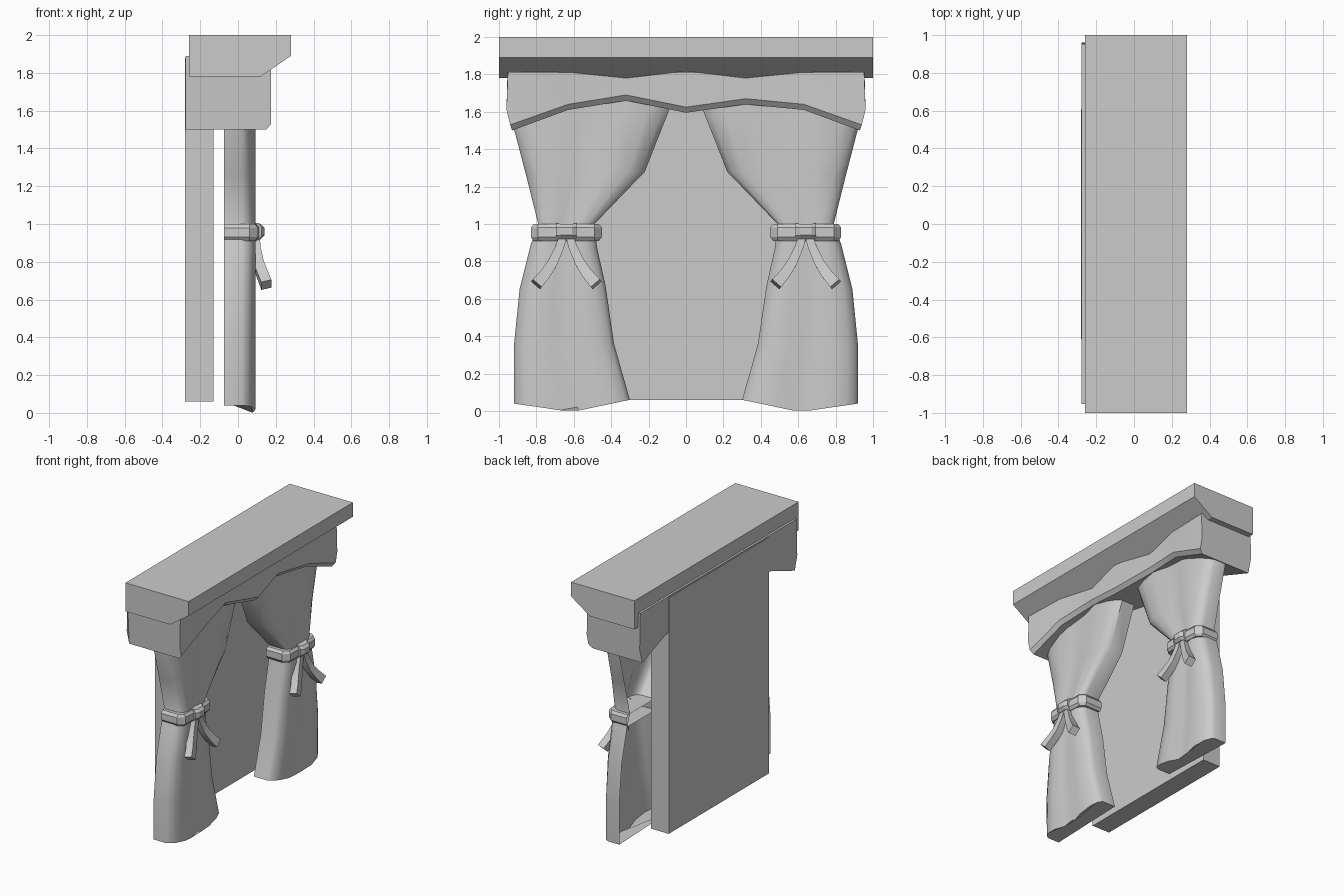
import bpy, bmesh, math
from mathutils import Vector

if "Cube" in bpy.data.objects:
    bpy.data.objects.remove(bpy.data.objects["Cube"])


def loft(name, rows, closed=True, caps=(True, True), mirror=False, smooth=None):
    """Bridge equal-length rows of points, optionally capping the ends."""
    bm = bmesh.new()
    vs = [[bm.verts.new(p) for p in r] for r in rows]
    n = len(rows[0])
    for a, b in zip(vs, vs[1:]):
        for i in range(n if closed else n - 1):
            j = (i + 1) % n
            bm.faces.new((a[i], a[j], b[j], b[i]))
    if caps[0]:
        bm.faces.new(vs[0][::-1])
    if caps[1]:
        bm.faces.new(vs[-1])
    bmesh.ops.recalc_face_normals(bm, faces=bm.faces)
    me = bpy.data.meshes.new(name)
    bm.to_mesh(me)
    bm.free()
    ob = bpy.data.objects.new(name, me)
    bpy.context.collection.objects.link(ob)
    if mirror:
        m = ob.modifiers.new("mirror", 'MIRROR')
        m.use_axis = (False, True, False)
        m.use_mirror_merge = False
    if smooth:
        bpy.ops.object.select_all(action='DESELECT')
        ob.select_set(True)
        bpy.context.view_layer.objects.active = ob
        bpy.ops.object.shade_smooth_by_angle(angle=math.radians(smooth))
    return ob


# Cornice shelf with a slanted front underside
prof = [(-.26, 2), (.28, 2), (.28, 1.89), (.12, 1.78), (-.26, 1.78)]
loft("cornice", [[(x, y, z) for x, z in prof] for y in (-1, 1)])

# Back panel
prof = [(-.28, .06), (-.13, .06), (-.13, 1.88), (-.28, 1.88)]
loft("back_panel", [[(x, y, z) for x, z in prof] for y in (-.61, .61)])

# Valance: y at top, y at hem, front depth, hem height
cols = [(-.96, -.93, .175, 1.5), (-.63, -.63, .165, 1.61), (-.32, -.32, .12, 1.66),
        (0, 0, .175, 1.595), (.32, .32, .12, 1.64), (.63, .63, .165, 1.61),
        (.96, .93, .175, 1.5)]
rows = []
for yt, yb, x, z in cols:
    ya = yt * .992
    rows.append([(-.277, ya, 1.89), (x - .05, ya, 1.87), (x, ya, 1.81),
                 (x, yt, z + .11), (x, (yt + 2 * yb) / 3, z + .03),
                 (x - .025, yb, z), (-.277, yb, z), (-.277, yt, z + .11)])
loft("valance", rows, smooth=35)

# Curtain: outer y, z / inner y, z / middle z for each level, open at the back
levels = [(.30, .06, .92, .04, 0), (.385, .36, .92, .35, .34), (.43, .67, .89, .65, .65),
          (.475, .87, .83, .89, .88), (.49, 1.0, .79, 1.0, 1.0),
          (.22, 1.28, .855, 1.26, 1.27), (.09, 1.61, .92, 1.51, 1.58),
          (.07, 1.67, .925, 1.6, 1.66)]
fold = [(0, -.075), (0, .035), (.04, .065), (.14, .085), (.30, .092), (.45, .075),
        (.6, .08), (.75, .092), (.9, .075), (.97, .05), (1, .02), (1, -.075)]
rows = []
for yi, zi, yo, zo, zm in levels:
    row = []
    for t, x in fold:
        line = zi + (zo - zi) * t
        bow = min(1, 2.2 * min(t, 1 - t))
        row.append((x, yi + (yo - yi) * t, line + (zm - (zi + zo) / 2) * bow))
    rows.append(row)
loft("curtain", rows, closed=False, caps=(True, False), mirror=True, smooth=40)

# Tieback band around each curtain, bevelled rim and open back
rows = []
for z, d in ((.91, .015), (.93, 0), (.98, 0), (1.0, .015)):
    rows.append([(-.075, .45 + d, z), (.06, .45 + d, z), (.105 - d, .49, z),
                 (.115 - d, .64, z), (.105 - d, .79, z), (.06, .83 - d, z),
                 (-.075, .83 - d, z)])
loft("tieback_band", rows, closed=False, caps=(True, True), mirror=True)

# Knot at the front of each band
rows = []
for y, h, x in ((.585, .045, .125), (.61, .04, .14), (.67, .04, .14), (.695, .045, .125)):
    rows.append([(.06, y, .96 - h), (x - .02, y, .96 - h), (x, y, .96 - h / 2),
                 (x, y, .96 + h / 2), (x - .02, y, .96 + h), (.06, y, .96 + h)])
loft("tieback_knot", rows, mirror=True)

# Hanging ribbon tails sweeping out to both sides of the knot
path = [Vector(p) for p in ((.085, .015, .94), (.092, .038, .87), (.108, .075, .79),
                            (.13, .115, .73), (.15, .16, .678))]
for side, label in ((1, "outer"), (-1, "inner")):
    rows = []
    for i, p in enumerate(path):
        t = (path[min(i + 1, 4)] - path[max(i - 1, 0)]).normalized()
        w = Vector((0, -t.z, t.y)).normalized() * (.02 + .003 * i)
        n = t.cross(w).normalized() * .028
        ring = [p + w + n, p - w + n, p - w - n, p + w - n]
        rows.append([(q.x, .64 + side * q.y, q.z) for q in ring])
    loft("ribbon_tail_" + label, rows, mirror=True, smooth=35)
